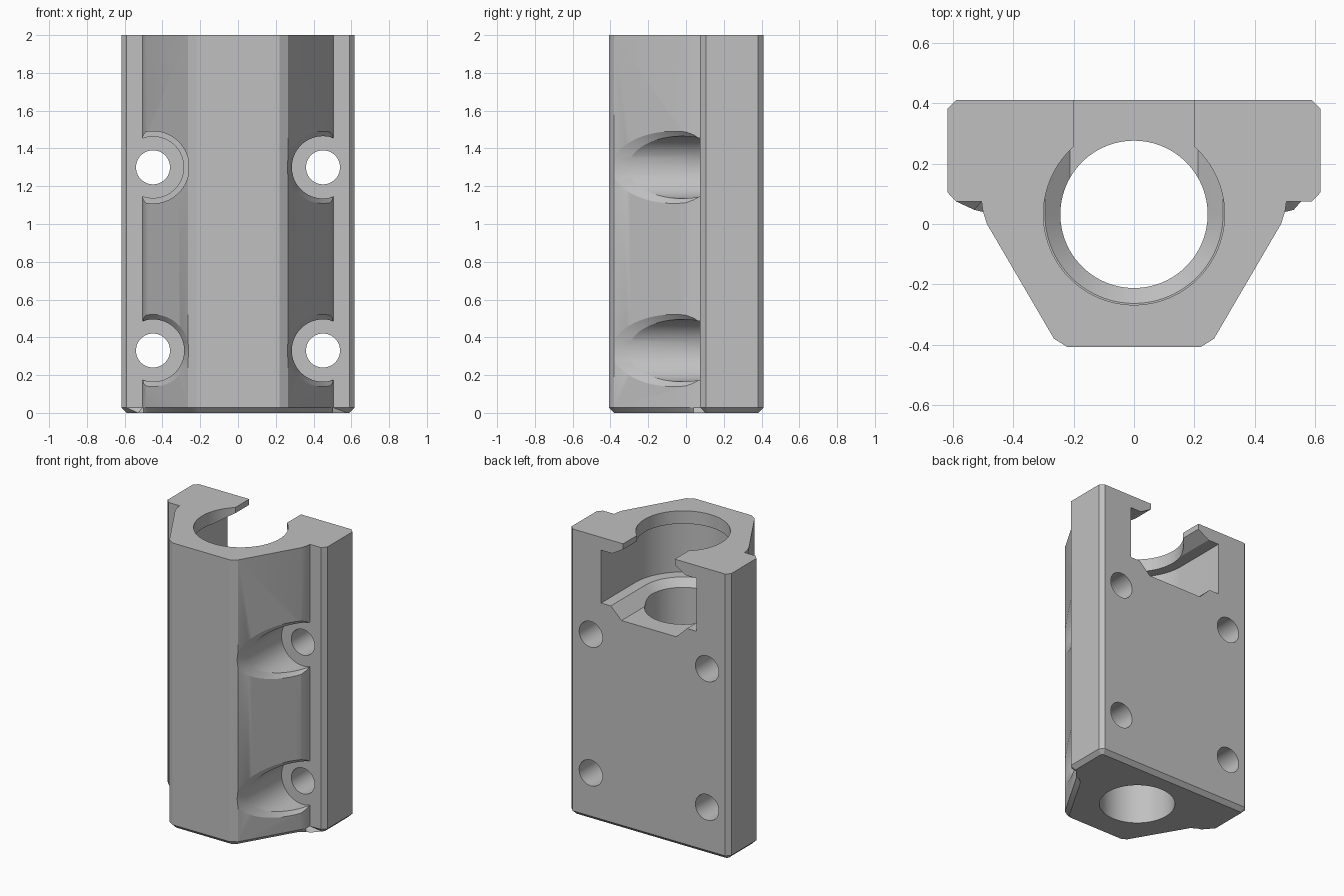
import bpy, bmesh, math
from math import cos, sin, pi

cube = bpy.data.objects.get("Cube")
if cube:
    bpy.data.objects.remove(cube)

grey = bpy.data.materials.new("plain grey")
grey.use_nodes = True
colour = (0.53, 0.53, 0.53, 1)
grey.diffuse_color = colour
grey.node_tree.nodes["Principled BSDF"].inputs["Base Color"].default_value = colour

BORE_Y = 0.032
BACK = 0.41
LEDGE = 0.075


def loft(name, rings, bevel=0):
    """Closed solid through rings of equal point count."""
    bm = bmesh.new()
    loops = [[bm.verts.new(p) for p in ring] for ring in rings]
    n = len(loops[0])
    for a, b in zip(loops, loops[1:]):
        for i in range(n):
            j = (i + 1) % n
            bm.faces.new((a[i], a[j], b[j], b[i]))
    base = bm.faces.new(loops[0][::-1])
    bm.faces.new(loops[-1])
    if bevel:
        bmesh.ops.bevel(bm, geom=list(base.edges), offset=bevel,
                        segments=1, affect='EDGES')
    bmesh.ops.recalc_face_normals(bm, faces=bm.faces)
    mesh = bpy.data.meshes.new(name)
    bm.to_mesh(mesh)
    bm.free()
    mesh.materials.append(grey)
    obj = bpy.data.objects.new(name, mesh)
    bpy.context.collection.objects.link(obj)
    return obj


def angles(n):
    return [2 * pi * i / n for i in range(n)]


def upright(name, r, lo, hi):
    return loft(name, [[(r * cos(a), BORE_Y + r * sin(a), z) for a in angles(96)]
                       for z in (lo, hi)])


def across(name, x, z, r, lo, hi):
    return loft(name, [[(x + r * cos(a), y, z + r * sin(a)) for a in angles(64)]
                       for y in (lo, hi)])


def u_ring(r, z):
    """Round at the front, open channel running out of the back."""
    arc = [(r * cos(a), BORE_Y + r * sin(a), z)
           for a in (pi + pi * i / 48 for i in range(49))]
    end = BACK + 0.1 + r
    return arc + [(r, end, z), (-r, end, z)]


def flare(name, x, z):
    """Chamfer of the bolt recess, following the slanted side."""
    rings = []
    for k, (r, off) in enumerate(((0.165, 0.04), (0.191, 0), (0.217, -0.04))):
        ring = []
        for a in angles(64):
            dx = r * cos(a)
            y = (0.45 + dx - 0.487) * 1.71 + off
            ring.append((x + math.copysign(1, x) * dx,
                         min(y, LEDGE - 0.002 - 0.008 * k), z + r * sin(a)))
        rings.append(ring)
    return loft(name, rings)


# Flanged block with a tapered front
half = [(0.22, -0.408), (0.265, -0.38), (0.487, 0), (0.5, 0.04), (0.505, LEDGE),
        (0.59, LEDGE), (0.618, 0.105), (0.618, 0.382), (0.59, BACK)]
profile = half + [(-x, y) for x, y in reversed(half)]
body = loft("bearing_block", [[(x, y, z) for x, y in profile] for z in (0, 2)], 0.028)

# Bore, top opening and T-shaped rear pocket
cutters = [
    loft("pocket_cutter", [u_ring(r, z) for r, z in (
        (0.212, 1.46), (0.295, 1.54), (0.37, 1.54), (0.37, 1.91),
        (0.285, 1.91), (0.2, 1.96), (0.2, 2.1))]),
    upright("bore_cutter", 0.244, -0.1, 1.7),
    upright("top_opening_cutter", 0.3, 1.8, 2.1),
]

# Four bolt holes with recesses
for x in (-0.45, 0.45):
    for z in (0.33, 1.3):
        cutters += [across("recess_cutter", x, z, 0.165, -0.6, LEDGE),
                    flare("flare_cutter", x, z),
                    across("bolt_cutter", x, z, 0.09, -0.5, 0.5)]

for cutter in cutters:
    cutter.hide_render = True
    mod = body.modifiers.new(cutter.name, 'BOOLEAN')
    mod.operation = 'DIFFERENCE'
    mod.solver = 'EXACT'
    mod.object = cutter

# Bake the cuts and drop the cutters
graph = bpy.context.evaluated_depsgraph_get()
graph.update()
mesh = bpy.data.meshes.new_from_object(body.evaluated_get(graph))
body.modifiers.clear()
body.data = mesh
for cutter in cutters:
    bpy.data.objects.remove(cutter)

for obj in bpy.context.selected_objects:
    obj.select_set(False)
body.select_set(True)
bpy.context.view_layer.objects.active = body
bpy.ops.object.shade_smooth_by_angle(angle=math.radians(20))
